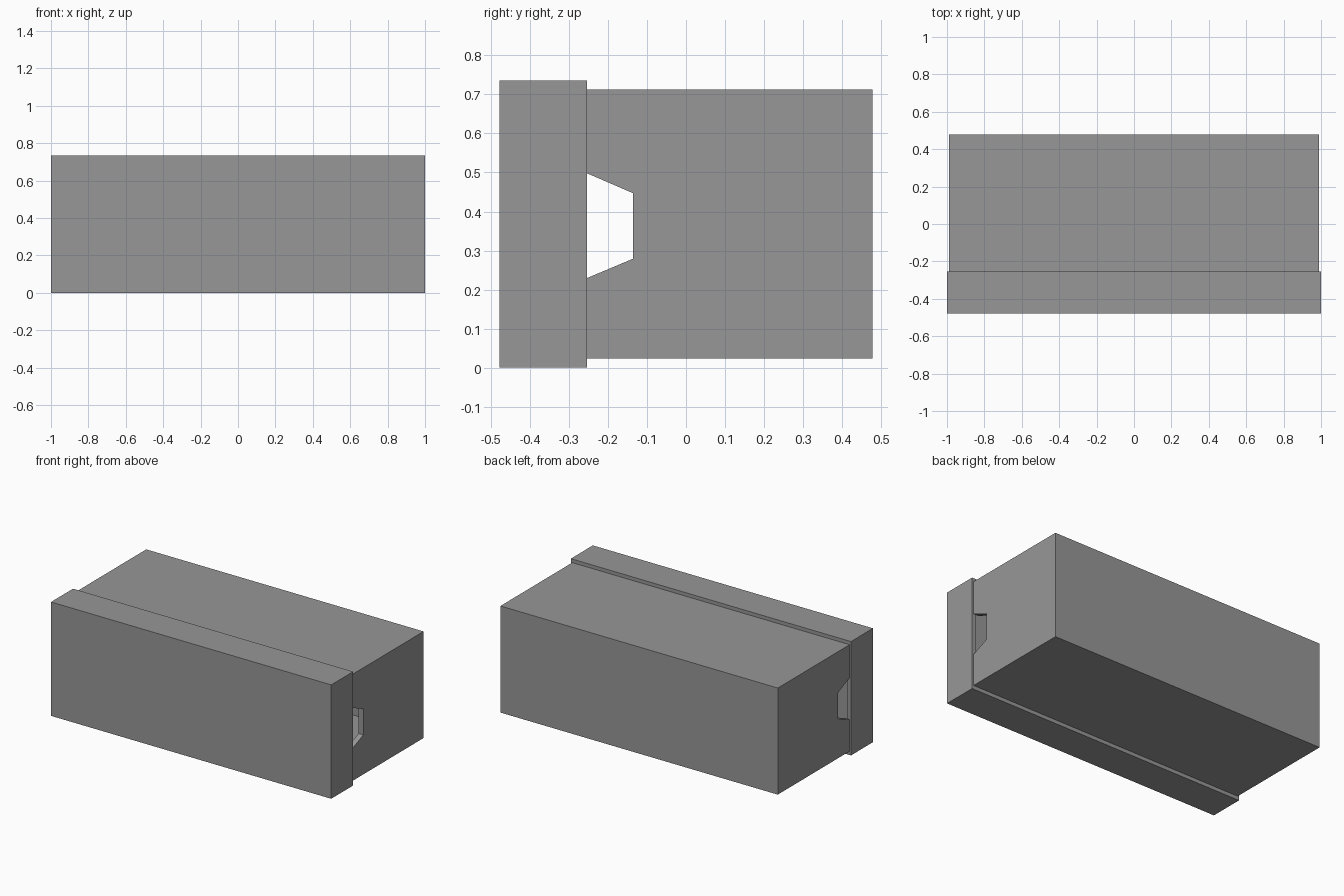
import bpy, bmesh

if "Cube" in bpy.data.objects:
    bpy.data.objects.remove(bpy.data.objects["Cube"])

# Dark grey card
grey = bpy.data.materials.new("dark_grey")
grey.diffuse_color = (0.31, 0.31, 0.31, 1)
grey.use_nodes = True
grey.node_tree.nodes["Principled BSDF"].inputs["Base Color"].default_value = grey.diffuse_color


def make_object(name, bm):
    mesh = bpy.data.meshes.new(name)
    bm.to_mesh(mesh)
    bm.free()
    mesh.materials.append(grey)
    obj = bpy.data.objects.new(name, mesh)
    bpy.context.collection.objects.link(obj)
    return obj


def open_box(name, lo, hi, open_dir, thickness):
    """Thin-walled box, open on its -y (open_dir -1) or +y (open_dir 1) side."""
    bm = bmesh.new()
    bmesh.ops.create_cube(bm, size=1)
    for v in bm.verts:
        for i in range(3):
            v.co[i] = lo[i] if v.co[i] < 0 else hi[i]
    bm.normal_update()
    mouth = [f for f in bm.faces if f.normal.y * open_dir > 0.9]
    bmesh.ops.delete(bm, geom=mouth, context='FACES_ONLY')
    obj = make_object(name, bm)
    wall = obj.modifiers.new("wall", 'SOLIDIFY')
    wall.thickness = thickness
    wall.offset = -1
    wall.use_even_offset = True
    return obj


SEAM = -0.254

# Lid at the front, slightly larger than the box
open_box("lid", (-1, -0.478, 0), (1, SEAM, 0.735), 1, 0.03)

# Box body lying on its side, mouth against the lid
body = open_box("box_body", (-0.99, SEAM, 0.024), (0.99, 0.478, 0.712), -1, 0.034)

# Tapered hand-hold notches through both side walls
profile = [(-0.300, 0.210), (-0.136, 0.279), (-0.136, 0.447), (-0.300, 0.518)]
bm = bmesh.new()
face = bm.faces.new([bm.verts.new((-1.2, y, z)) for y, z in profile])
ext = bmesh.ops.extrude_face_region(bm, geom=[face])
bmesh.ops.translate(bm, vec=(2.4, 0, 0),
                    verts=[g for g in ext["geom"] if isinstance(g, bmesh.types.BMVert)])
bmesh.ops.recalc_face_normals(bm, faces=bm.faces)
cutter = make_object("notch_cutter", bm)
cutter.hide_render = True
cutter.display_type = 'WIRE'

cut = body.modifiers.new("hand_holds", 'BOOLEAN')
cut.operation = 'DIFFERENCE'
cut.solver = 'EXACT'
cut.object = cutter
